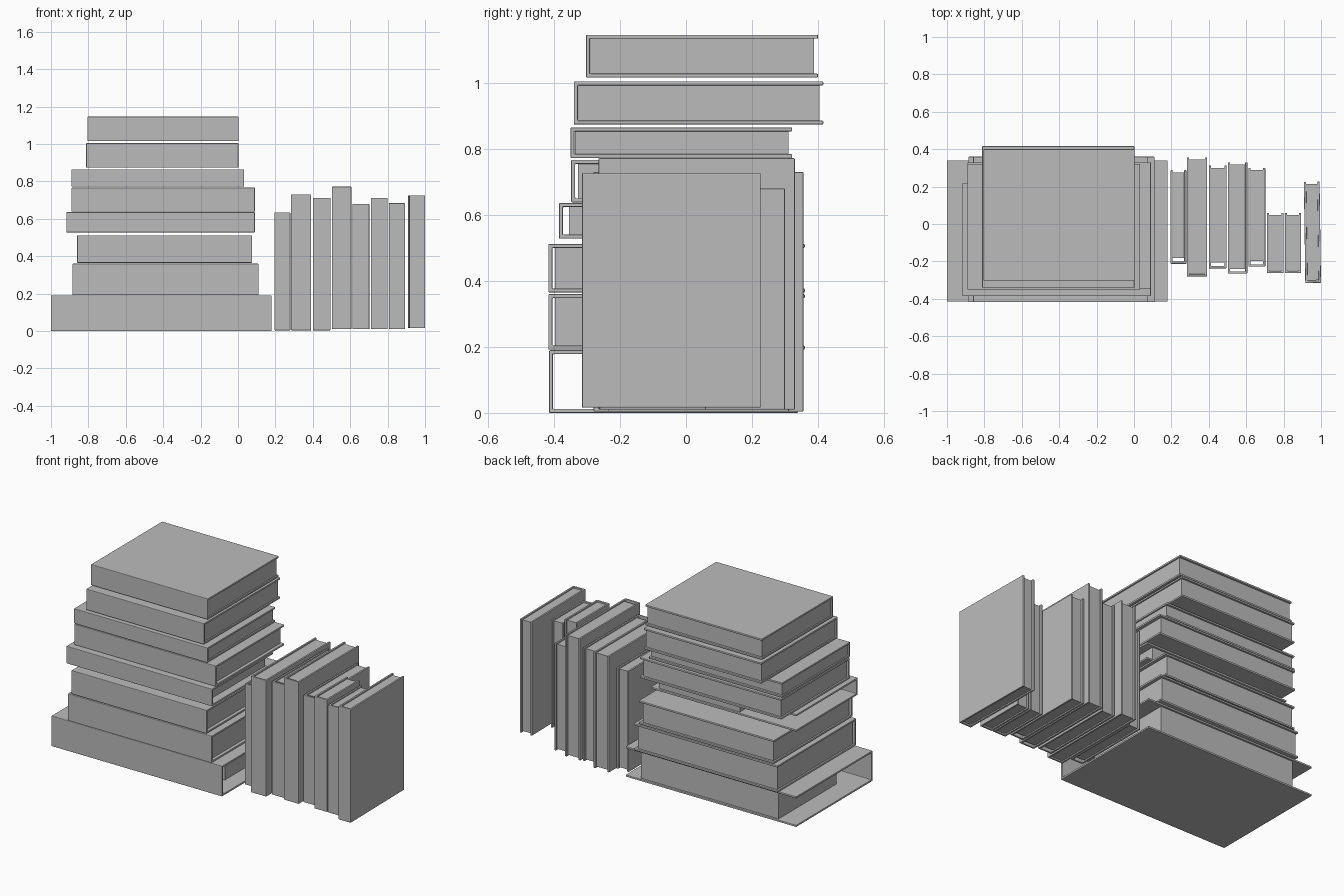
import bpy, bmesh
from math import radians
from mathutils import Matrix, Vector

cube = bpy.data.objects.get("Cube")
if cube:
    bpy.data.objects.remove(cube)

grey = bpy.data.materials.new("plain grey")
grey.use_nodes = True
grey.diffuse_color = (0.5, 0.5, 0.5, 1)
grey.node_tree.nodes["Principled BSDF"].inputs["Base Color"].default_value = (0.5, 0.5, 0.5, 1)

T = 0.012  # cover board thickness


def finish(bm, name, centre, turn, bevel):
    bmesh.ops.recalc_face_normals(bm, faces=bm.faces)
    mesh = bpy.data.meshes.new(name)
    bm.to_mesh(mesh)
    bm.free()
    mesh.materials.append(grey)
    ob = bpy.data.objects.new(name, mesh)
    bpy.context.collection.objects.link(ob)
    ob.location = centre
    ob.rotation_euler.z = radians(turn)
    if bevel:
        mod = ob.modifiers.new("soft_edges", "BEVEL")
        mod.width = 0.003
        mod.segments = 2
    return ob


def book(name, x, y, z, upright=False, ends=(0.008, 0.008), gap=0.014, turn=0):
    """Folded cover, open at the back, around a block of pages; spine at -y."""
    lo, hi = Vector((x[0], y[0], z[0])), Vector((x[1], y[1], z[1]))
    centre, size = (lo + hi) / 2, hi - lo
    length, thick = (size.z, size.x) if upright else (size.x, size.z)
    depth = size.y / 2
    half, h, inner = length / 2, thick / 2, thick / 2 - T
    # Upright books swap the length and thickness axes
    swap = Matrix(((0, 0, 1), (0, 1, 0), (1, 0, 0))) if upright else Matrix.Identity(3)

    # Cover: U-shaped profile drawn out along the length
    bm = bmesh.new()
    outline = [(-depth, -h), (depth, -h), (depth, -inner), (T - depth, -inner),
               (T - depth, inner), (depth, inner), (depth, h), (-depth, h)]
    face = bm.faces.new([bm.verts.new((-half, a, b)) for a, b in outline])
    ext = bmesh.ops.extrude_face_region(bm, geom=[face])
    moved = [g for g in ext["geom"] if isinstance(g, bmesh.types.BMVert)]
    bmesh.ops.translate(bm, verts=moved, vec=(length, 0, 0))
    bmesh.ops.transform(bm, matrix=swap.to_4x4(), verts=bm.verts)
    finish(bm, name + "_cover", centre, turn, True)

    # Pages: block set in from the cover edges
    bm = bmesh.new()
    bmesh.ops.create_cube(bm, size=1)
    a, b = Vector((ends[0] - half, gap - depth, -inner)), Vector((half - ends[1], depth - 0.012, inner))
    for v in bm.verts:
        v.co = swap @ Vector([p + (q - p) * (c + 0.5) for p, q, c in zip(a, b, v.co)])
    finish(bm, name + "_pages", centre, turn, False)


# Pile of lying books, from the bottom up: x, y, z, page insets, spine gap
pile = [
    ((-1.0, 0.18), (-0.415, 0.34), (0.0, 0.19), (0.13, 0.1), 0.17),
    ((-0.885, 0.11), (-0.417, 0.36), (0.192, 0.36), (0.01, 0.02), 0.02),
    ((-0.86, 0.075), (-0.417, 0.36), (0.365, 0.512), (0.01, 0.02), 0.02),
    ((-0.918, 0.09), (-0.385, 0.22), (0.528, 0.636), (0.4, 0.05), 0.03),
    ((-0.89, 0.09), (-0.348, 0.33), (0.638, 0.767), (0.01, 0.02), 0.02),
    ((-0.89, 0.033), (-0.35, 0.322), (0.772, 0.865), (0.008, 0.008), 0.014),
    ((-0.812, 0.002), (-0.34, 0.416), (0.874, 1.005), (0.008, 0.008), 0.014),
    ((-0.805, 0.003), (-0.303, 0.4), (1.016, 1.146), (0.008, 0.008), 0.014),
]
for i, (x, y, z, ends, gap) in enumerate(pile, 1):
    book(f"lying_book_{i}", x, y, z, ends=ends, gap=gap)

# Row of standing books: x, y, z, spine gap, turn
row = [
    ((0.195, 0.28), (-0.213, 0.288), (0.004, 0.634), 0.03, 0),
    ((0.283, 0.391), (-0.28, 0.356), (0.004, 0.73), 0.014, 0),
    ((0.4, 0.495), (-0.237, 0.312), (0.004, 0.712), 0.03, 0),
    ((0.502, 0.606), (-0.265, 0.33), (0.01, 0.772), 0.025, 0),
    ((0.612, 0.702), (-0.228, 0.3), (0.01, 0.68), 0.03, 0),
    ((0.71, 0.8), (-0.262, 0.06), (0.01, 0.712), 0.014, 0),
    ((0.806, 0.893), (-0.262, 0.06), (0.01, 0.684), 0.014, 0),
    ((0.912, 0.996), (-0.315, 0.226), (0.016, 0.726), 0.014, 0.8),
]
for i, (x, y, z, gap, turn) in enumerate(row, 1):
    book(f"standing_book_{i}", x, y, z, upright=True, gap=gap, turn=turn)
